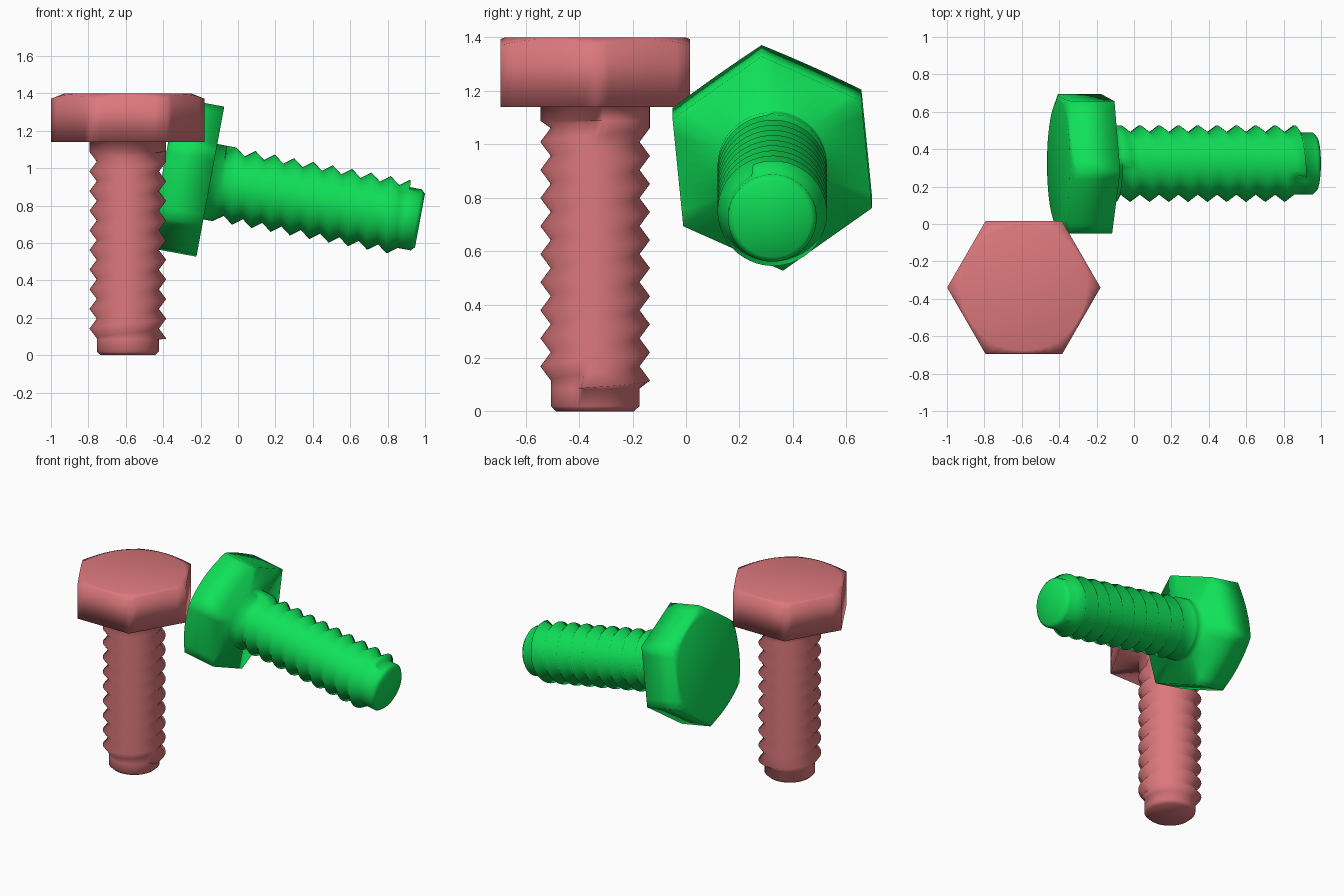
import bpy, bmesh, math
from mathutils import Matrix, Vector

if "Cube" in bpy.data.objects:
    bpy.data.objects.remove(bpy.data.objects["Cube"])

N = 48                                # columns round the bolt
PITCH, CREST, ROOT = 0.105, 0.205, 0.166
Z_LO, Z_HI = 0.085, 1.088             # where the thread begins and ends
HEAD_Z, TOP_Z, APOTHEM, TOP_R = 1.14, 1.40, 0.355, 0.338


def material(name, colour):
    m = bpy.data.materials.new(name)
    m.diffuse_color = (*colour, 1)
    m.use_nodes = True
    m.node_tree.nodes["Principled BSDF"].inputs["Base Color"].default_value = m.diffuse_color
    return m


def profile(k):
    """Radius and height points up one column: tip, thread, neck, hex head."""
    turn = k / N
    pts = [(0, 0), (0.145, 0), (0.166, 0.02)]
    # helical thread, rows alternate crest and root
    for j in range(-3, 23):
        z = 0.09 + PITCH * (turn + j / 2)
        if z < Z_LO:
            pts.append((ROOT, Z_LO))
        elif z > Z_HI:
            pts.append((CREST, Z_HI))
        else:
            pts.append((CREST if j % 2 == 0 else ROOT, z))
    # hexagonal head with a conical chamfer on top
    a = math.radians((360 * turn) % 60 - 30)
    hexr = APOTHEM / math.cos(a)
    pts += [(CREST, HEAD_Z), (hexr, HEAD_Z),
            (hexr, TOP_Z - 0.4 * (hexr - TOP_R)), (TOP_R, TOP_Z), (0, TOP_Z)]
    return pts


def bolt(name, mat, matrix):
    bm = bmesh.new()
    cols = []
    for k in range(N + 1):
        t = math.tau * k / N
        cols.append([bm.verts.new((r * math.cos(t), r * math.sin(t), z))
                     for r, z in profile(k)])
    for a, b in zip(cols, cols[1:]):
        for j in range(len(a) - 1):
            bm.faces.new((a[j], b[j], b[j + 1], a[j + 1]))
    # weld the seam and the collapsed rows
    bmesh.ops.remove_doubles(bm, verts=bm.verts, dist=1e-4)
    bmesh.ops.recalc_face_normals(bm, faces=bm.faces)
    for f in bm.faces:
        f.smooth = True
    me = bpy.data.meshes.new(name)
    bm.to_mesh(me)
    bm.free()
    me.materials.append(mat)
    ob = bpy.data.objects.new(name, me)
    ob.matrix_world = matrix
    bpy.context.collection.objects.link(ob)
    return ob


# upright bolt
bolt("upright_bolt", material("pink", (0.716, 0.188, 0.202)),
     Matrix.Translation((-0.589, -0.34, 0)))

# tilted bolt: axis leans 10.5 degrees, rolled 5.6 degrees
tilt, roll = math.radians(10.5), math.radians(5.6)
axis = Vector((-math.cos(tilt), 0, math.sin(tilt)))
up = Vector((math.sin(tilt), 0, math.cos(tilt)))
x = up * math.cos(roll) - Vector((0, 1, 0)) * math.sin(roll)
y = axis.cross(x)
rot = Matrix((x, y, axis)).transposed().to_4x4()
bolt("tilted_bolt", material("green", (0.005, 0.753, 0.098)),
     Matrix.Translation((0.973, 0.323, 0.72)) @ rot)
